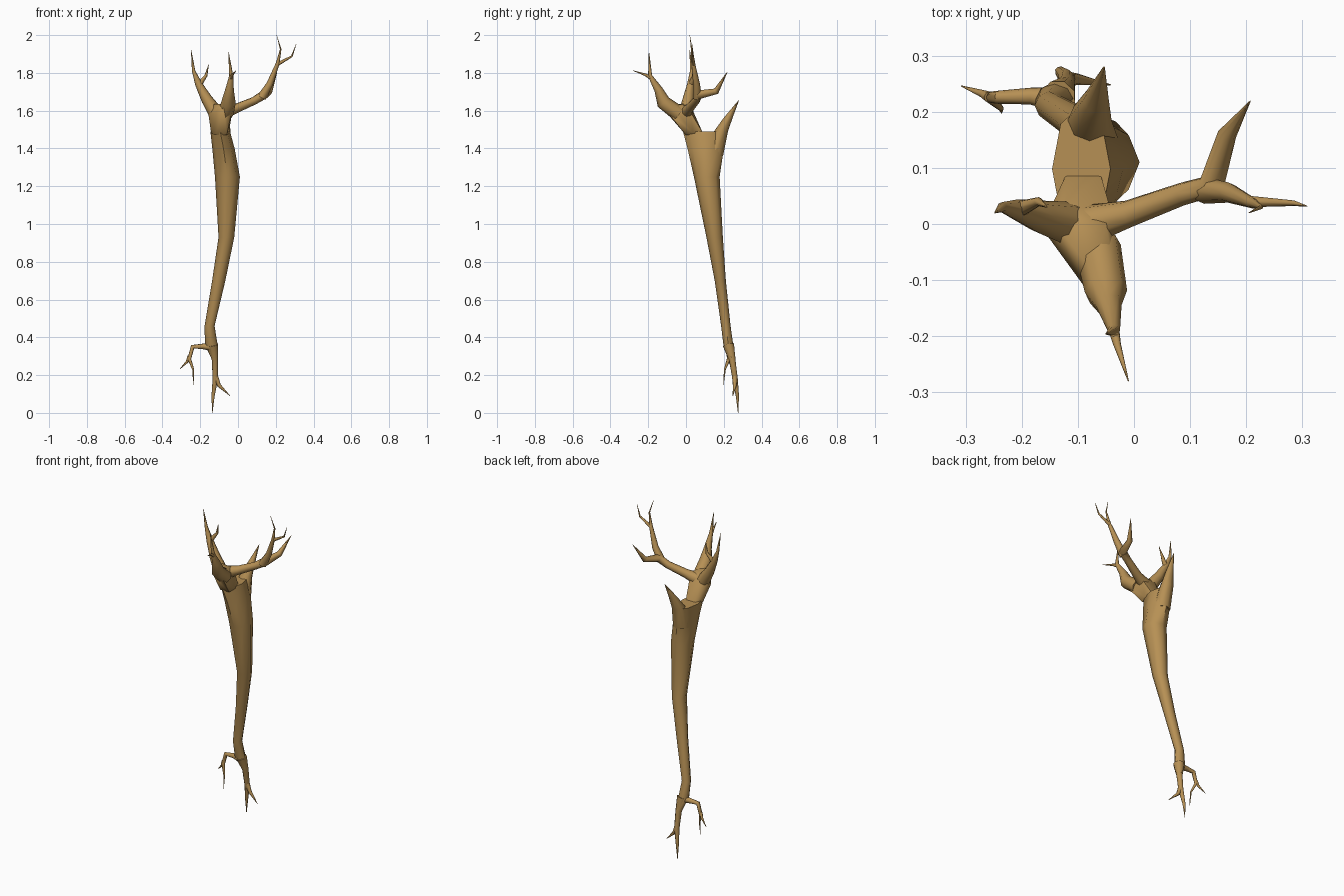
import bpy, bmesh, math
from mathutils import Vector, Quaternion

SIDES = 8
wood = bpy.data.materials.new("tan wood")
wood.diffuse_color = (0.47, 0.28, 0.09, 1)


def finish(bm, name):
    bmesh.ops.recalc_face_normals(bm, faces=bm.faces[:])
    me = bpy.data.meshes.new(name)
    bm.to_mesh(me)
    bm.free()
    me.materials.append(wood)
    ob = bpy.data.objects.new(name, me)
    bpy.context.collection.objects.link(ob)
    bpy.ops.object.select_all(action='DESELECT')
    ob.select_set(True)
    bpy.context.view_layer.objects.active = ob
    bpy.ops.object.shade_smooth_by_angle(angle=math.radians(50))
    return ob


def skin_rings(name, rings):
    bm = bmesh.new()
    loops = [[bm.verts.new(p) for p in ring] for ring in rings]
    for a, b in zip(loops, loops[1:]):
        for i in range(SIDES):
            j = (i + 1) % SIDES
            bm.faces.new((a[i], a[j], b[j], b[i]))
    bm.faces.new(loops[0])
    bm.faces.new(loops[-1])
    return finish(bm, name)


def circle(rx, ry):
    return [Vector((rx * math.cos(k * math.tau / SIDES), ry * math.sin(k * math.tau / SIDES), 0))
            for k in range(SIDES)]


def stack(name, rows):
    """Upright limb from level ellipses: z, x min, x max, y min, y max."""
    skin_rings(name, [[Vector(((x0 + x1) / 2, (y0 + y1) / 2, z)) + p
                       for p in circle((x1 - x0) / 2, (y1 - y0) / 2)]
                      for z, x0, x1, y0, y1 in rows])


def limb(name, path):
    """Tapered tube along x, y, z, radius points."""
    pts = [Vector(p[:3]) for p in path]
    rings, q, last = [], Quaternion(), Vector((0, 0, 1))
    for i, p in enumerate(pts):
        a, b = pts[max(i - 1, 0)], pts[min(i + 1, len(pts) - 1)]
        t = (b - a).normalized()
        q = last.rotation_difference(t) @ q
        last = t
        r = path[i][3]
        rings.append([p + q @ c for c in circle(r, r)])
    skin_rings(name, rings)


def hull(name, points):
    bm = bmesh.new()
    for p in points:
        bm.verts.new(p)
    res = bmesh.ops.convex_hull(bm, input=bm.verts[:])
    loose = [v for v in bm.verts if not v.link_faces]
    bmesh.ops.delete(bm, geom=loose, context='VERTS')
    finish(bm, name)


# Trunk
stack("trunk", [
    (0.29, -0.142, -0.105, 0.222, 0.262),
    (0.36, -0.175, -0.108, 0.198, 0.250),
    (0.46, -0.177, -0.124, 0.186, 0.236),
    (0.70, -0.137, -0.067, 0.152, 0.211),
    (0.93, -0.103, -0.020, 0.108, 0.195),
    (1.25, -0.122, 0.010, 0.042, 0.178),
    (1.40, -0.136, -0.018, 0.008, 0.200),
    (1.49, -0.146, -0.042, -0.016, 0.212)])

# Broken back spike
stack("back_spike", [
    (1.36, -0.125, -0.025, 0.090, 0.196),
    (1.49, -0.118, -0.040, 0.148, 0.222),
    (1.56, -0.090, -0.045, 0.198, 0.246),
    (1.655, -0.055, -0.052, 0.278, 0.281)])

# Webbed crotch where the upper branches meet
hull("crotch", [
    (-0.12, 0.00, 1.47), (-0.06, 0.00, 1.47), (-0.142, 0.04, 1.48), (-0.048, 0.04, 1.48),
    (-0.12, 0.09, 1.48), (-0.06, 0.09, 1.48),
    (-0.155, -0.02, 1.57), (-0.155, 0.015, 1.59), (-0.12, 0.032, 1.61), (-0.14, 0.0, 1.635),
    (-0.075, -0.13, 1.62), (-0.03, -0.11, 1.61), (-0.07, -0.09, 1.635),
    (-0.035, -0.03, 1.57), (-0.04, 0.02, 1.60), (-0.05, 0.0, 1.63)])

# Upper branches
limb("left_branch", [(-0.115, 0, 1.585, .040), (-0.165, .012, 1.66, .030), (-0.208, .025, 1.74, .019),
                     (-0.235, .030, 1.81, .009), (-0.248, .020, 1.92, .001)])
limb("left_twig", [(-0.208, .025, 1.735, .016), (-0.170, .040, 1.785, .008), (-0.155, .030, 1.845, .001)])
limb("front_branch", [(-0.065, -.04, 1.585, .042), (-0.050, -.12, 1.645, .038), (-0.045, -.145, 1.71, .023),
                      (-0.036, -.190, 1.785, .011), (-0.050, -.196, 1.91, .001)])
limb("front_twig", [(-0.038, -.18, 1.77, .011), (-0.030, -.215, 1.79, .007), (-0.010, -.28, 1.812, .001)])
limb("right_branch", [(-0.075, 0, 1.59, .036), (-0.01, .018, 1.612, .025), (0.085, .053, 1.652, .021),
                      (0.138, .068, 1.685, .024), (0.166, .160, 1.703, .017), (0.207, .219, 1.805, .001)])
limb("right_high_branch", [(0.125, .060, 1.67, .024), (0.168, .056, 1.74, .018), (0.210, .038, 1.85, .010),
                           (0.226, .030, 1.925, .004), (0.205, .020, 2.0, .0008)])
limb("right_twig", [(0.208, .040, 1.845, .010), (0.285, .037, 1.888, .005), (0.308, .032, 1.952, .001)])

# Roots
limb("main_root", [(-0.135, .225, .36, .032), (-0.122, .245, .28, .018), (-0.120, .260, .18, .015),
                   (-0.132, .272, .09, .009), (-0.136, .276, 0, .001)])
limb("main_root_fork", [(-0.118, .258, .19, .014), (-0.100, .258, .145, .010), (-0.042, .248, .09, .001)])
limb("side_root", [(-0.140, .222, .35, .022), (-0.185, .228, .352, .015), (-0.240, .226, .350, .012),
                   (-0.258, .226, .285, .010), (-0.237, .206, .23, .005), (-0.236, .198, .148, .001)])
limb("side_root_fork", [(-0.258, .226, .30, .010), (-0.270, .232, .27, .007), (-0.308, .246, .232, .001)])
